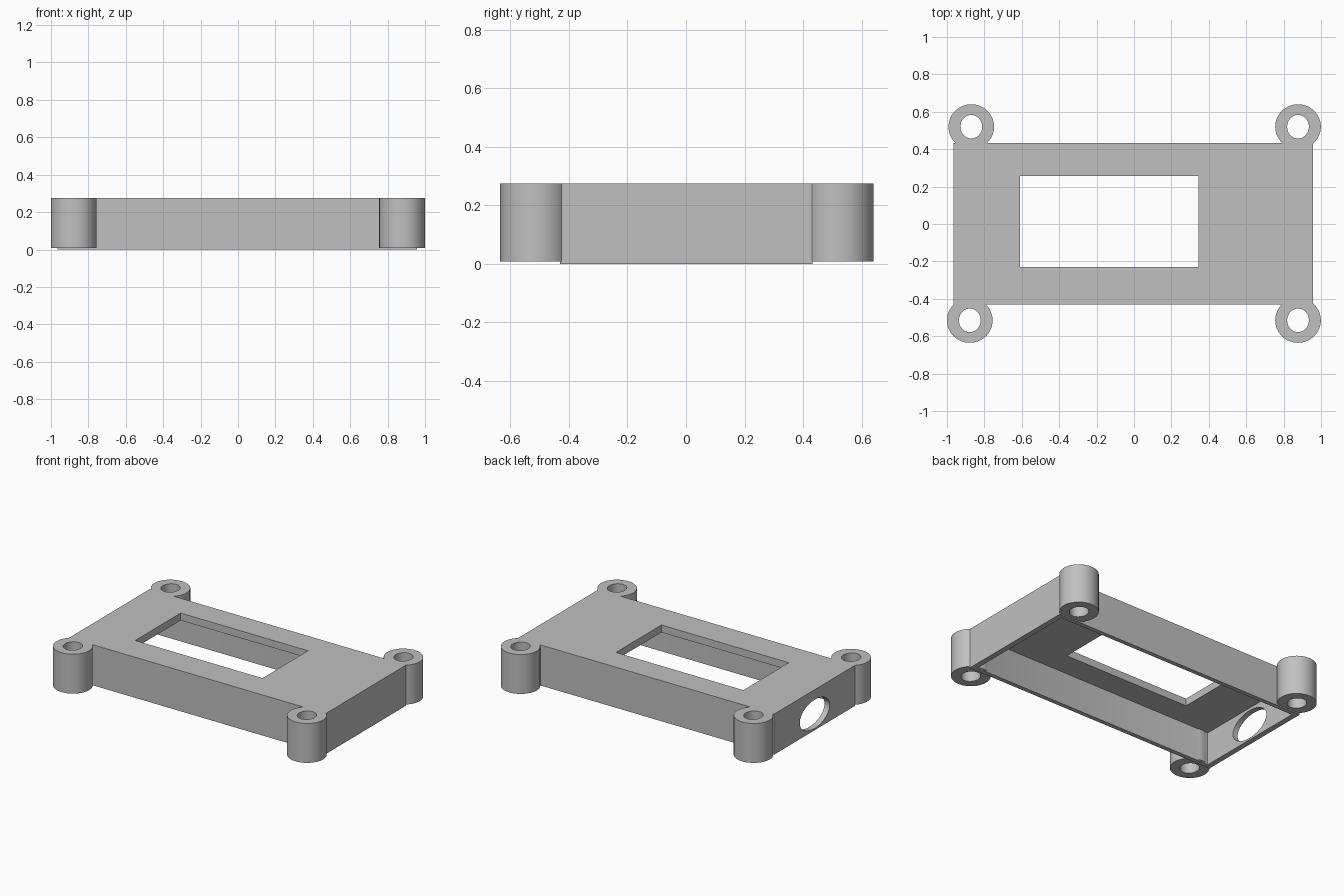
import bpy
import math

old = bpy.data.objects.get("Cube")
if old:
    bpy.data.objects.remove(old, do_unlink=True)

GREY = (0.53, 0.53, 0.53, 1)
grey = bpy.data.materials.new("plain grey")
grey.use_nodes = True
grey.diffuse_color = GREY
grey.node_tree.nodes["Principled BSDF"].inputs["Base Color"].default_value = GREY


def finish(name):
    ob = bpy.context.object
    ob.name = name
    bpy.ops.object.transform_apply(location=False, rotation=True, scale=True)
    ob.data.materials.append(grey)
    return ob


def box(name, low, high):
    """Box between two opposite corners."""
    mid = [(a + b) / 2 for a, b in zip(low, high)]
    bpy.ops.mesh.primitive_cube_add(size=1, location=mid)
    bpy.context.object.scale = [b - a for a, b in zip(low, high)]
    return finish(name)


def tube(name, centre, rx, ry, depth, rotation=(0, 0, 0)):
    """Elliptical cylinder along its local z."""
    bpy.ops.mesh.primitive_cylinder_add(vertices=64, radius=1, depth=depth,
                                        location=centre, rotation=rotation)
    bpy.context.object.scale = (rx, ry, 1)
    return finish(name)


def combine(target, tool, operation):
    """Apply a boolean and remove the tool object."""
    tool.hide_render = True
    mod = target.modifiers.new("combine", 'BOOLEAN')
    mod.operation = operation
    mod.solver = 'EXACT'
    mod.object = tool
    bpy.context.view_layer.objects.active = target
    bpy.ops.object.modifier_apply(modifier=mod.name)
    bpy.data.objects.remove(tool, do_unlink=True)


TOP = 0.275
POST_BASE = 0.008

# Open-bottomed cover with thin walls
cover = box("cover", (-0.965, -0.43, 0), (0.958, 0.433, TOP))
combine(cover, box("cavity", (-0.927, -0.4, -0.1), (0.92, 0.403, TOP - 0.05)), 'DIFFERENCE')

# Corner screw posts, then their bores
posts = [(-0.87, 0.52), (0.877, 0.52), (-0.878, -0.515), (0.877, -0.515)]
for x, y in posts:
    post = tube("post", (x, y, (TOP + POST_BASE) / 2), 0.122, 0.12, TOP - POST_BASE)
    combine(cover, post, 'UNION')
for x, y in posts:
    combine(cover, tube("bore", (x, y, 0.14), 0.058, 0.063, 1), 'DIFFERENCE')

# Display window in the top
combine(cover, box("window", (-0.61, -0.23, 0.1), (0.345, 0.257, 0.5)), 'DIFFERENCE')

# Oval cable hole in the -x end wall
combine(cover, tube("cable_hole", (-0.95, 0, 0.11), 0.097, 0.16, 0.2,
                    (0, math.pi / 2, 0)), 'DIFFERENCE')

# Smooth round walls, crisp edges
bpy.ops.object.select_all(action='DESELECT')
cover.select_set(True)
bpy.context.view_layer.objects.active = cover
bpy.ops.object.shade_smooth_by_angle(angle=math.radians(30))
